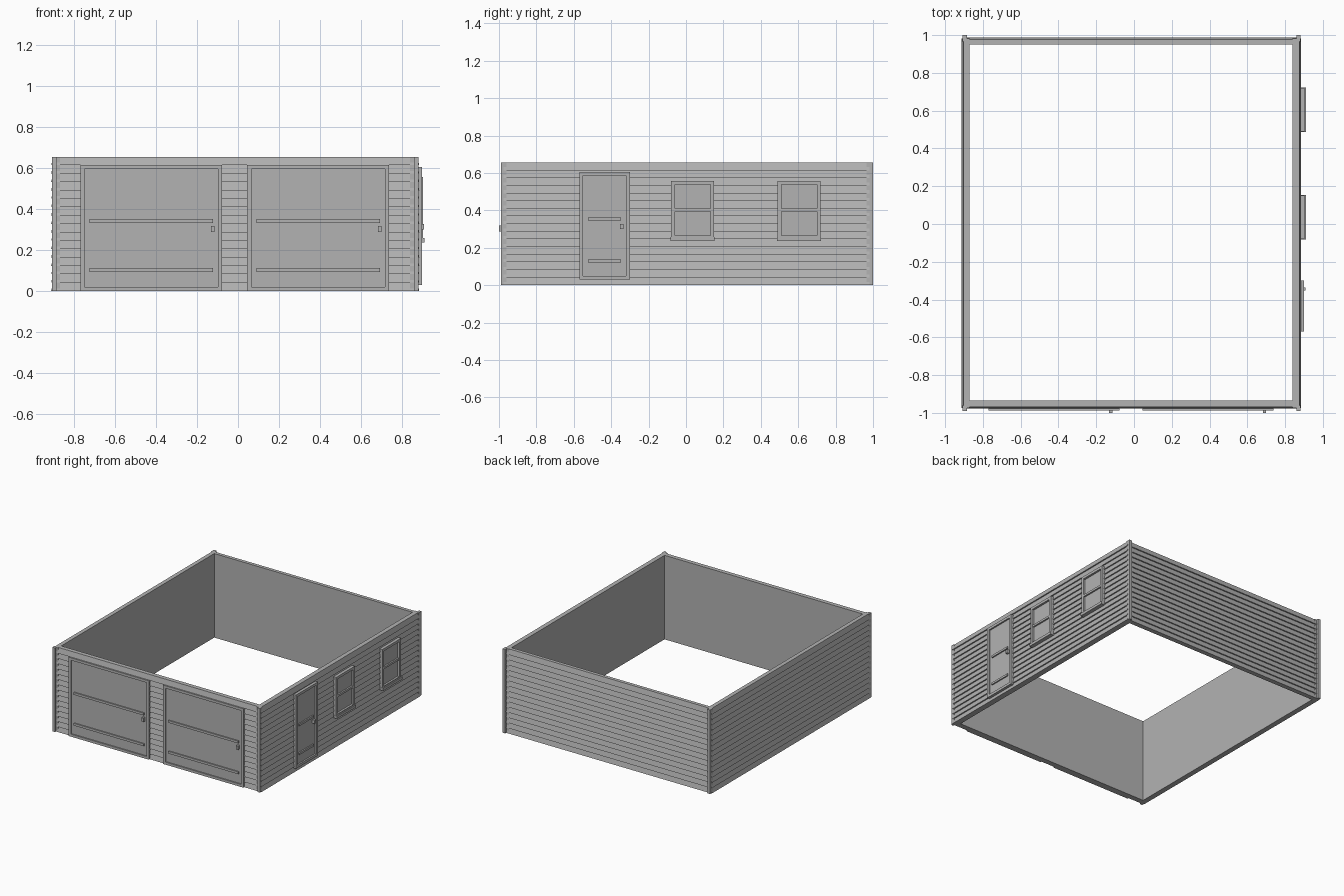
import bpy
import bmesh
from mathutils import Vector

cube = bpy.data.objects.get("Cube")
if cube:
    bpy.data.objects.remove(cube, do_unlink=True)

grey = bpy.data.materials.new("plain_grey")
grey.use_nodes = True
grey.diffuse_color = (0.45, 0.45, 0.45, 1)
grey.node_tree.nodes["Principled BSDF"].inputs["Base Color"].default_value = (0.45, 0.45, 0.45, 1)

HEIGHT = 0.655
BOARDS = 16
LAP = 0.01


def finish(name, bm):
    bmesh.ops.recalc_face_normals(bm, faces=bm.faces)
    mesh = bpy.data.meshes.new(name)
    bm.to_mesh(mesh)
    bm.free()
    mesh.materials.append(grey)
    obj = bpy.data.objects.new(name, mesh)
    bpy.context.collection.objects.link(obj)
    return obj


def add_box(bm, lo, hi):
    lo, hi = Vector(lo), Vector(hi)
    verts = bmesh.ops.create_cube(bm, size=1)["verts"]
    for v in verts:
        v.co = (lo + hi) / 2 + v.co * (hi - lo)


def siding_wall(name, axis, outer, inner, start, end):
    """Wall with lapped boards outside; axis is the direction it faces."""
    sign = 1 if outer > inner else -1
    step = HEIGHT / BOARDS
    profile = [(inner, HEIGHT), (inner, 0)]
    for i in range(BOARDS):
        profile += [(outer, i * step), (outer - sign * LAP, (i + 1) * step)]

    def place(depth, along, z):
        return (depth, along, z) if axis == "x" else (along, depth, z)

    bm = bmesh.new()
    face = bm.faces.new([bm.verts.new(place(d, start, z)) for d, z in profile])
    new = bmesh.ops.extrude_face_region(bm, geom=[face])["geom"]
    moved = [g for g in new if isinstance(g, bmesh.types.BMVert)]
    bmesh.ops.translate(bm, verts=moved, vec=place(0, end - start, 0))
    # the extrusion keeps the starting cap, so the wall is closed
    return finish(name, bm)


def fitting(name, side, boxes):
    """Boxes given as (along min, max, z min, max, depth min, max)."""
    bm = bmesh.new()
    for a0, a1, z0, z1, d0, d1 in boxes:
        if side == "front":
            add_box(bm, (a0, -d1, z0), (a1, -d0, z1))
        else:
            add_box(bm, (d0, a0, z0), (d1, a1, z1))
    return finish(name, bm)


def frame(a0, a1, z0, z1, w, d0, d1):
    return [(a0, a0 + w, z0, z1, d0, d1), (a1 - w, a1, z0, z1, d0, d1),
            (a0 + w, a1 - w, z1 - w, z1, d0, d1), (a0 + w, a1 - w, z0, z0 + w, d0, d1)]


# Walls
siding_wall("left_wall", "x", 0.885, 0.84, -0.975, 0.982)
siding_wall("right_wall", "x", -0.912, -0.87, -0.975, 0.982)
siding_wall("front_wall", "y", -0.978, -0.935, -0.89, 0.862)
siding_wall("back_wall", "y", 0.987, 0.95, -0.89, 0.862)

# Corner posts
for side, x0, x1 in (("right", -0.908, -0.885), ("left", 0.86, 0.881)):
    for end, y0, y1 in (("front", -0.99, -0.96), ("back", 0.965, 1.0)):
        bm = bmesh.new()
        add_box(bm, (x0, y0, 0), (x1, y1, HEIGHT))
        finish(f"{end}_{side}_corner_post", bm)

# Garage doors
for side, x in (("right", -0.77), ("left", 0.045)):
    end = x + 0.693
    fitting(f"{side}_garage_door_frame", "front", frame(x, end, 0, 0.615, 0.02, 0.96, 0.988))
    fitting(f"{side}_garage_door_panel", "front", [(x + 0.02, end - 0.02, 0.02, 0.595, 0.96, 0.979)])
    fitting(f"{side}_garage_door_rails", "front",
            [(x + 0.045, end - 0.045, z, z + 0.018, 0.97, 0.988) for z in (0.093, 0.333)])
    fitting(f"{side}_garage_door_handle", "front", [(end - 0.055, end - 0.038, 0.288, 0.318, 0.97, 1.0)])

# Side door
y, end = -0.57, -0.3
fitting("side_door_frame", "left", frame(y, end, 0.03, 0.605, 0.02, 0.87, 0.899))
fitting("side_door_panel", "left", [(y + 0.02, end - 0.02, 0.05, 0.585, 0.87, 0.887)])
fitting("side_door_rails", "left",
        [(y + 0.047, end - 0.047, z, z + 0.016, 0.88, 0.897) for z in (0.12, 0.345)])
fitting("side_door_handle", "left", [(end - 0.053, end - 0.035, 0.3, 0.327, 0.88, 0.908)])

# Side windows with sill and middle bar
for label, y in (("front", -0.08), ("back", 0.49)):
    end = y + 0.23
    fitting(f"{label}_window_frame", "left", frame(y, end, 0.245, 0.557, 0.02, 0.87, 0.903))
    fitting(f"{label}_window_pane", "left", [(y + 0.02, end - 0.02, 0.26, 0.54, 0.87, 0.887)])
    fitting(f"{label}_window_bar", "left", [(y + 0.02, end - 0.02, 0.393, 0.409, 0.88, 0.899)])
    fitting(f"{label}_window_sill", "left", [(y - 0.003, end + 0.003, 0.237, 0.258, 0.88, 0.911)])
